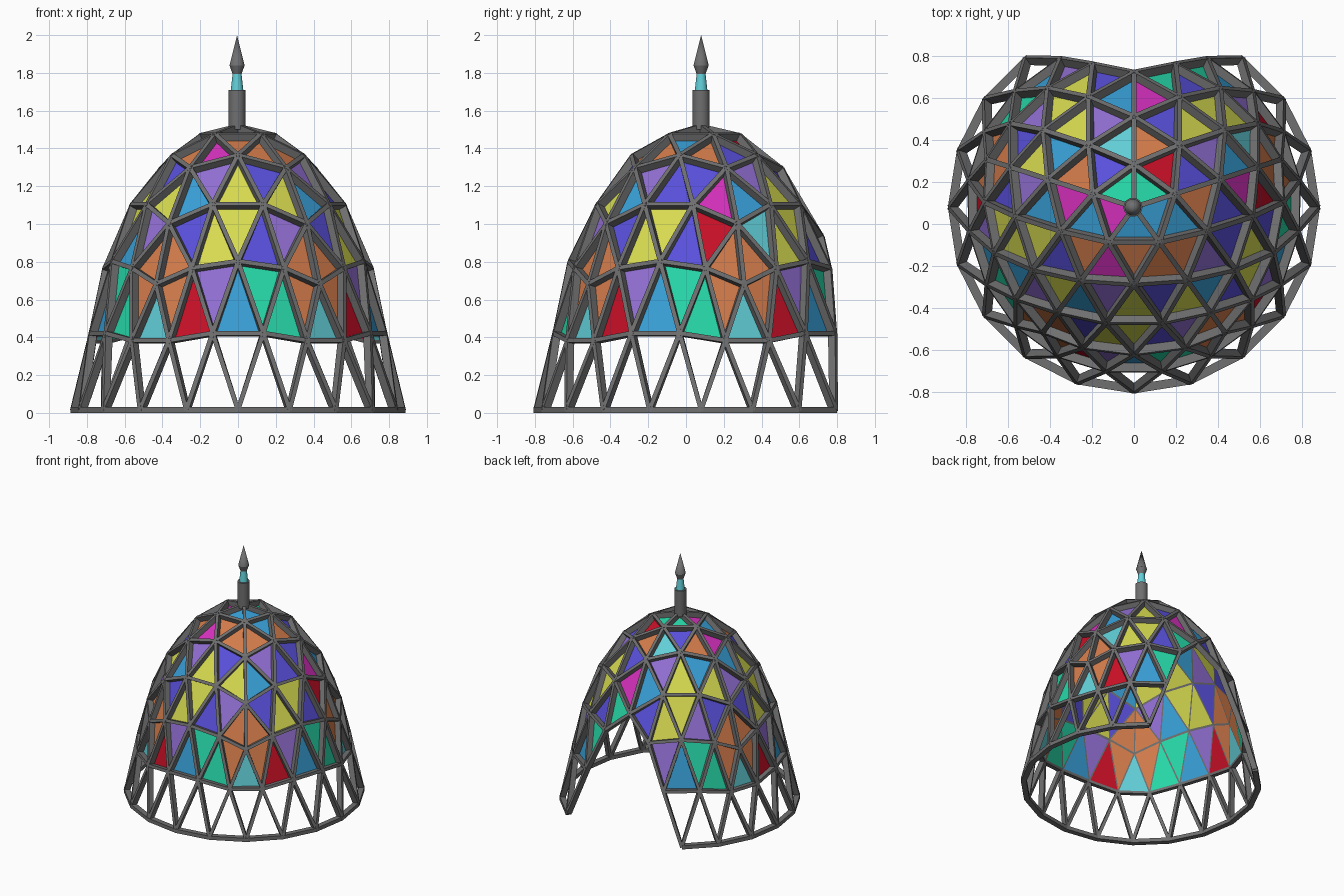
import bpy, bmesh, math
from mathutils import Vector

if "Cube" in bpy.data.objects:
    bpy.data.objects.remove(bpy.data.objects["Cube"], do_unlink=True)

CENTRE = Vector((0, 0.08, 0))
RADIUS, HEIGHT, DEPTH, WIDTH = 0.83, 1.53, 0.042, 0.024


def material(name, rgb):
    m = bpy.data.materials.new(name)
    m.use_nodes = True
    m.diffuse_color = (*rgb, 1)
    m.node_tree.nodes["Principled BSDF"].inputs["Base Color"].default_value = (*rgb, 1)
    return m


frame_grey = material("frame grey", (0.16, 0.16, 0.16))
glass = {
    "y": material("yellow glass", (0.68, 0.71, 0.08)),
    "i": material("indigo glass", (0.10, 0.08, 0.71)),
    "p": material("purple glass", (0.29, 0.16, 0.66)),
    "b": material("blue glass", (0.04, 0.35, 0.68)),
    "c": material("cyan glass", (0.12, 0.62, 0.68)),
    "g": material("green glass", (0.02, 0.68, 0.39)),
    "r": material("red glass", (0.58, 0.005, 0.02)),
    "o": material("orange glass", (0.65, 0.2, 0.07)),
    "m": material("magenta glass", (0.68, 0.03, 0.52)),
}
letters = list(glass)

# Glass colours of each band, one group per fifth of the dome
BANDS = {
    1: "b b g g m",
    2: "moo obo iro cio mbo",
    3: "bpyiy bpiim bpyim bpyby pbyiy",
    4: "oiyyipo oiyyiro ocyyigo oiyypio oiyybpo",
    5: "corpbggo " * 5,
}


def polar(angle, r, z):
    a = math.radians(angle)
    return Vector((r * math.cos(a), r * math.sin(a), z))


# Geodesic net on a unit sphere: rings from the apex to the equator
K = 1 / math.sqrt(5)
top = Vector((0, 0, 1))
upper = [polar(-126 + 72 * s, 2 * K, K) for s in range(6)]
lower = [polar(-90 + 72 * s, 2 * K, -K) for s in range(5)]
rings = [[top]]
for k in range(1, 5):
    rings.append([(top * (4 - k) + upper[s] * (k - j) + upper[s + 1] * j).normalized()
                  for s in range(5) for j in range(k)])
rings.append([(upper[s] * (3 - j) + upper[s + 1] * j + lower[s]).normalized()
              for s in range(5) for j in range(4)])
rings.append([polar(-126 + 18 * n, 1, 0) for n in range(20)])

# Stretch the net into the tall dome, with outer points and outward normals
outer, normal = {}, {}
for k, ring in enumerate(rings):
    for n, p in enumerate(ring):
        r = 0.888 if k == 6 else RADIUS
        z = 0.015 if k == 6 else p.z * HEIGHT
        outer[k, n] = Vector((p.x * r, p.y * r, z)) + CENTRE
        normal[k, n] = Vector((p.x / RADIUS, p.y / RADIUS, p.z / HEIGHT)).normalized()
outer[3, 9] = Vector((0, 0.73, 0.94))  # lintel of the doorway


def key(k, n):
    return k, n % len(rings[k])


# Triangles of every band, in order around the dome
triangles = {}
for k in range(1, 5):
    band = triangles[k] = []
    for s in range(5):
        for j in range(k):
            u, v = s * (k - 1) + j, s * k + j
            band.append((key(k - 1, u), key(k, v), key(k, v + 1)))
            if j < k - 1:
                band.append((key(k - 1, u), key(k, v + 1), key(k - 1, u + 1)))
triangles[5], triangles[6] = [], []
for n in range(20):
    triangles[5] += [(key(4, n), key(5, n - 1), key(5, n)),
                     (key(4, n), key(5, n), key(4, n + 1))]
    triangles[6] += [(key(5, n), key(6, n), key(6, n + 1)),
                     (key(5, n), key(6, n + 1), key(5, n + 1))]

# The doorway at the back leaves these joints out
doorway = {(4, 12), (5, 11), (5, 12), (6, 11), (6, 12), (6, 13)}


def finish(bm, name, materials):
    mesh = bpy.data.meshes.new(name)
    bm.to_mesh(mesh)
    bm.free()
    for m in materials:
        mesh.materials.append(m)
    obj = bpy.data.objects.new(name, mesh)
    bpy.context.collection.objects.link(obj)
    return obj


# Glass panels on the inner side of the struts
bm = bmesh.new()
edges = set()
for k, band in triangles.items():
    colours = BANDS.get(k, "").replace(" ", "")
    for index, tri in enumerate(band):
        if doorway & set(tri):
            continue
        edges |= {tuple(sorted((tri[i], tri[i - 1]))) for i in range(3)}
        if k == 6:
            continue
        pts = [outer[v] - normal[v] * DEPTH for v in tri]
        mid = sum(pts, Vector()) / 3
        face = bm.faces.new([bm.verts.new(mid.lerp(p, 0.93)) for p in pts])
        face.normal_update()
        if face.normal.dot(normal[tri[0]]) < 0:
            face.normal_flip()
        face.material_index = letters.index(colours[index])
finish(bm, "glass_panels", glass.values())


def add_strut(bm, a, b):
    rise = (normal[a] + normal[b]).normalized()
    wide = 0.03 if a[0] == b[0] == 6 else WIDTH
    side = (outer[b] - outer[a]).cross(rise).normalized() * wide / 2
    loops = []
    for v in (a, b):
        p, q = outer[v], outer[v] - normal[v] * DEPTH
        loops.append([bm.verts.new(c) for c in (p + side, p - side, q - side, q + side)])
    first, last = loops
    for i in range(4):
        bm.faces.new((first[i - 1], first[i], last[i], last[i - 1]))
    bm.faces.new(first)
    bm.faces.new(last[::-1])


# Struts of the dome, and the open legs with their base ring
dome, legs = bmesh.new(), bmesh.new()
for a, b in sorted(edges):
    add_strut(legs if b[0] == 6 else dome, a, b)
for bm, name in ((dome, "dome_struts"), (legs, "leg_struts")):
    bmesh.ops.recalc_face_normals(bm, faces=bm.faces)
    finish(bm, name, [frame_grey])


def add_turned(name, profile, mat):
    bm = bmesh.new()
    for (r1, z1), (r2, z2) in zip(profile, profile[1:]):
        made = bmesh.ops.create_cone(bm, cap_ends=True, segments=24,
                                     radius1=r1, radius2=r2, depth=z2 - z1)
        bmesh.ops.translate(bm, verts=made["verts"], vec=(-0.005, CENTRE.y, (z1 + z2) / 2))
    obj = finish(bm, name, [mat])
    bpy.ops.object.select_all(action="DESELECT")
    obj.select_set(True)
    bpy.context.view_layer.objects.active = obj
    bpy.ops.object.shade_smooth_by_angle(angle=math.radians(30))


# Finial
add_turned("finial_post", [(0.045, 1.5), (0.045, 1.71)], frame_grey)
add_turned("finial_neck", [(0.033, 1.71), (0.023, 1.8)], glass["c"])
add_turned("finial_spear", [(0.024, 1.795), (0.04, 1.84), (0.0, 2.0)], frame_grey)
